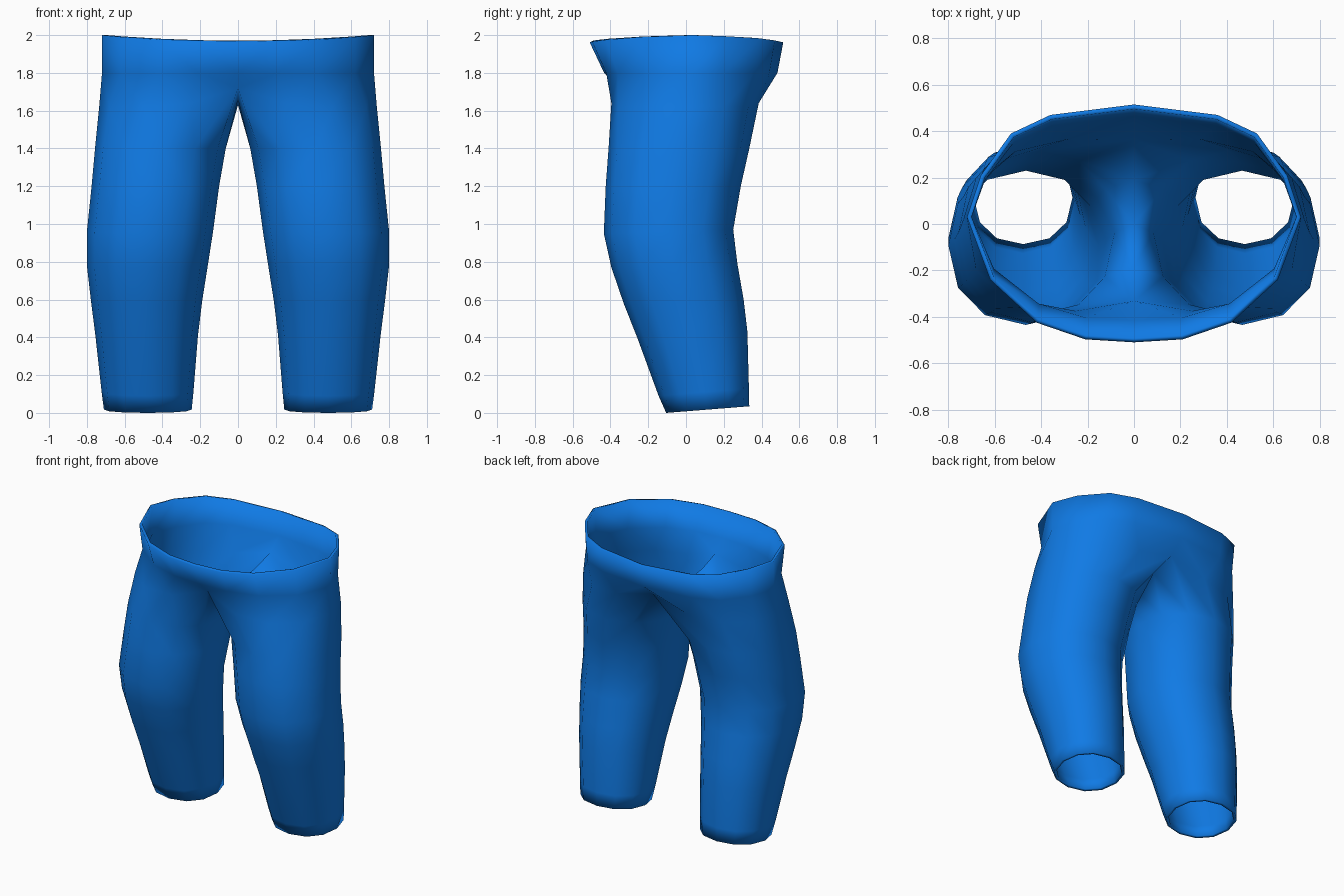
import bpy, bmesh, math

if "Cube" in bpy.data.objects:
    bpy.data.objects.remove(bpy.data.objects["Cube"])

blue = bpy.data.materials.new("trouser_blue")
blue.diffuse_color = (0.005, 0.195, 0.78, 1.0)
blue.use_nodes = True
blue.node_tree.nodes["Principled BSDF"].inputs["Base Color"].default_value = blue.diffuse_color

SIDES = 12      # points round one leg
OUTER = 9       # points from front seam to back seam round the hip


def power(v, e=0.92):
    return math.copysign(abs(v) ** e, v)


def leg_ring(x0, x1, y0, y1, z_front, z_back):
    """Rounded leg section, counter-clockwise from the front inner side."""
    pts = []
    for i in range(SIDES):
        a = math.radians(-120 + 30 * i)
        x = (x0 + x1) / 2 + (x1 - x0) / 2 * power(math.cos(a))
        t = (1 + power(math.sin(a))) / 2
        pts.append((x, y0 + (y1 - y0) * t, z_front + (z_back - z_front) * t))
    return pts


# Waist opening (right half, front seam to back seam), dipping at the seams
outline = [(0, -.51), (.21, -.497), (.42, -.425), (.62, -.24), (.72, .03),
           (.66, .21), (.53, .39), (.36, .47), (0, .515)]
waist = [(x, y, 1.962 + .038 * (x / .72) ** 2) for x, y in outline]

# Hip band just below the flared waist
hip = [(x, y * (.85 if y < 0 else .94), 1.8) for x, y in outline]

# Crotch level: hip points, then the seam running under the body
crotch = [(0, -.35, 1.72), (.25, -.395, 1.64), (.5, -.36, 1.62),
          (.68, -.2, 1.62), (.735, .02, 1.62), (.68, .2, 1.62),
          (.52, .33, 1.62), (.28, .385, 1.64), (0, .38, 1.71),
          (0, .2, 1.655), (0, 0, 1.63), (0, -.2, 1.66)]

# Leg sections: inner x, outer x, front y, back y, front z, back z
legs = [leg_ring(*r) for r in (
    (.065, .757, -.41, .335, 1.40, 1.40),
    (.100, .775, -.425, .29, 1.20, 1.20),
    (.132, .800, -.435, .25, 0.95, 0.97),
    (.160, .800, -.395, .272, 0.77, 0.79),
    (.190, .778, -.33, .305, 0.58, 0.60),
    (.212, .755, -.255, .325, 0.39, 0.43),
    (.236, .722, -.145, .333, 0.09, 0.13),
    (.245, .710, -.105, .335, 0.0, 0.035))]

# Right half of the trousers
bm = bmesh.new()
rings = [[bm.verts.new(p) for p in r] for r in [waist, hip, crotch] + legs]
for level, (up, low) in enumerate(zip(rings, rings[1:])):
    count = OUTER - 1 if level < 2 else SIDES
    for i in range(count):
        j = (i + 1) % SIDES
        bm.faces.new((low[i], low[j], up[j], up[i]))
for f in bm.faces:
    f.smooth = True
mesh = bpy.data.meshes.new("trousers")
bm.to_mesh(mesh)
bm.free()
mesh.materials.append(blue)
trousers = bpy.data.objects.new("trousers", mesh)
bpy.context.collection.objects.link(trousers)

# Left half and cloth thickness
mirror = trousers.modifiers.new("left_half", 'MIRROR')
mirror.use_clip = True
mirror.merge_threshold = 0.001
cloth = trousers.modifiers.new("cloth", 'SOLIDIFY')
cloth.thickness = 0.02
cloth.offset = -1
